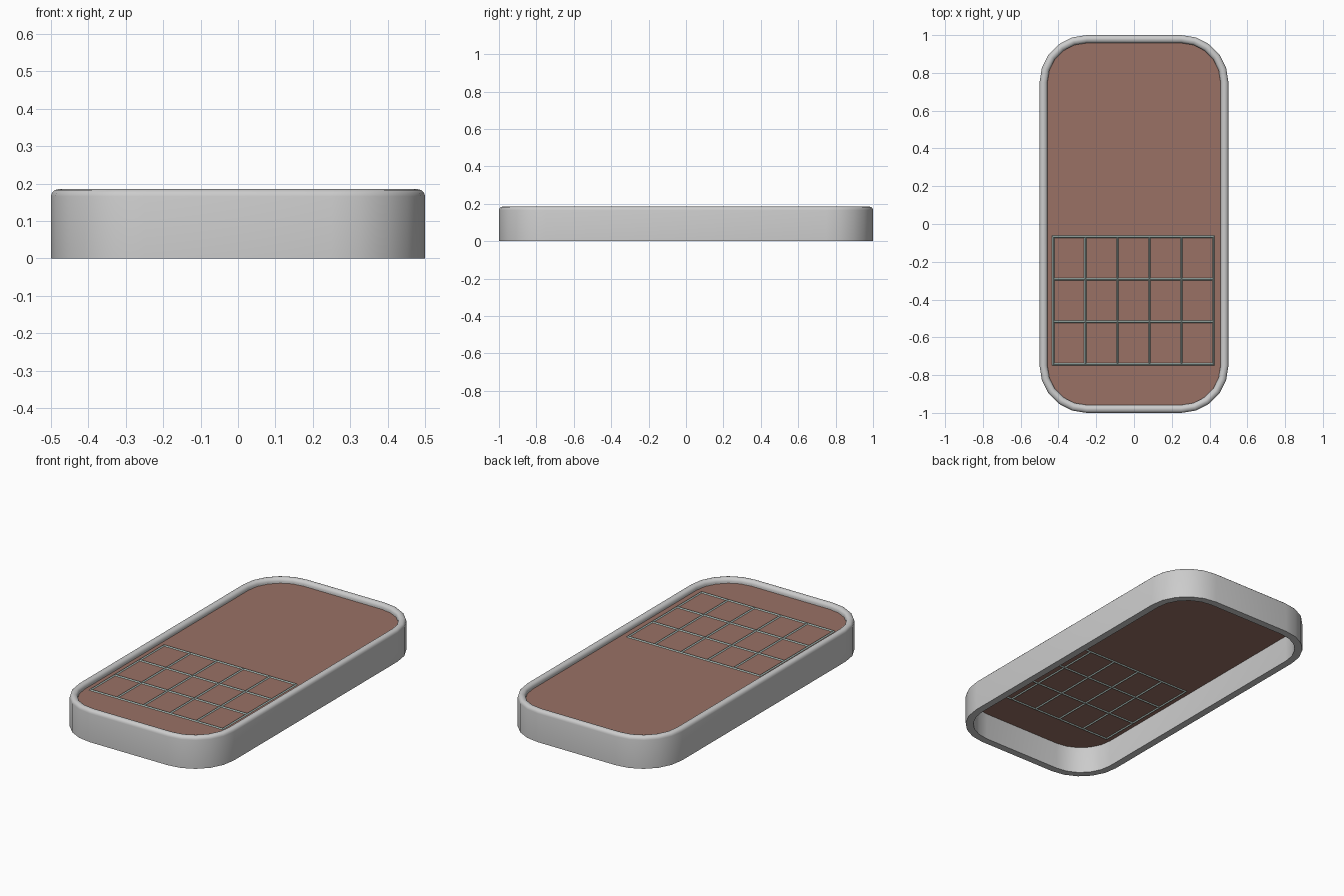
import bpy, bmesh, math

if "Cube" in bpy.data.objects:
    bpy.data.objects.remove(bpy.data.objects["Cube"])

HALF_X, HALF_Y, RADIUS, SEGS = 0.5, 1.0, 0.25, 5
WALL, HEIGHT, PANEL_Z = 0.042, 0.185, 0.157


def rounded_rect(inset, z):
    """Points of the outline, moved inward by inset."""
    r = RADIUS - inset
    cx, cy = HALF_X - RADIUS, HALF_Y - RADIUS
    pts = []
    for i, (sx, sy) in enumerate([(1, 1), (-1, 1), (-1, -1), (1, -1)]):
        for k in range(SEGS + 1):
            a = math.pi / 2 * (i + k / SEGS)
            pts.append((sx * cx + r * math.cos(a), sy * cy + r * math.sin(a), z))
    return pts


def make_object(name, bm, color=None):
    bmesh.ops.recalc_face_normals(bm, faces=bm.faces)
    mesh = bpy.data.meshes.new(name)
    bm.to_mesh(mesh)
    bm.free()
    obj = bpy.data.objects.new(name, mesh)
    bpy.context.collection.objects.link(obj)
    if color:
        mat = bpy.data.materials.new(name + "_colour")
        mat.diffuse_color = (*color, 1)
        mat.use_nodes = True
        mat.node_tree.nodes["Principled BSDF"].inputs["Base Color"].default_value = mat.diffuse_color
        mesh.materials.append(mat)
    return obj


# Rim: wall profile with a rounded top, swept round the outline
bm = bmesh.new()
b = 0.019
arc = [math.radians(d) for d in (0, 30, 60, 90)]
profile = [(0, 0)]
profile += [(b - b * math.cos(a), HEIGHT - b + b * math.sin(a)) for a in arc]
profile += [(WALL - b + b * math.cos(a), HEIGHT - b + b * math.sin(a)) for a in reversed(arc)]
profile += [(WALL, 0)]
rings = [[bm.verts.new(p) for p in rounded_rect(d, z)] for d, z in profile]
for lo, hi in zip(rings, rings[1:] + rings[:1]):
    n = len(lo)
    for i in range(n):
        j = (i + 1) % n
        bm.faces.new((lo[i], lo[j], hi[j], hi[i]))
rim = make_object("rim", bm)
bpy.context.view_layer.objects.active = rim
rim.select_set(True)
bpy.ops.object.shade_smooth_by_angle(angle=math.radians(40))

# Panel: flat sheet held inside the rim
bm = bmesh.new()
bm.faces.new([bm.verts.new(p) for p in rounded_rect(WALL, PANEL_Z)])
panel = make_object("panel", bm, (0.32, 0.165, 0.13))
if panel.data.polygons[0].normal.z < 0:
    panel.data.flip_normals()

# Lattice: 5 x 3 cells of thin bars through the panel
bm = bmesh.new()
X0, X1, Y0, Y1 = -0.427, 0.421, -0.743, -0.068
cells = [[bm.verts.new((X0 + (X1 - X0) * i / 5, Y0 + (Y1 - Y0) * j / 3, PANEL_Z))
          for i in range(6)] for j in range(4)]
for j in range(3):
    for i in range(5):
        bm.faces.new((cells[j][i], cells[j][i + 1], cells[j + 1][i + 1], cells[j + 1][i]))
lattice = make_object("lattice", bm, (0.4, 0.5, 0.47))
wire = lattice.modifiers.new("bars", 'WIREFRAME')
wire.thickness = 0.012
wire.use_boundary = True
wire.use_even_offset = True
